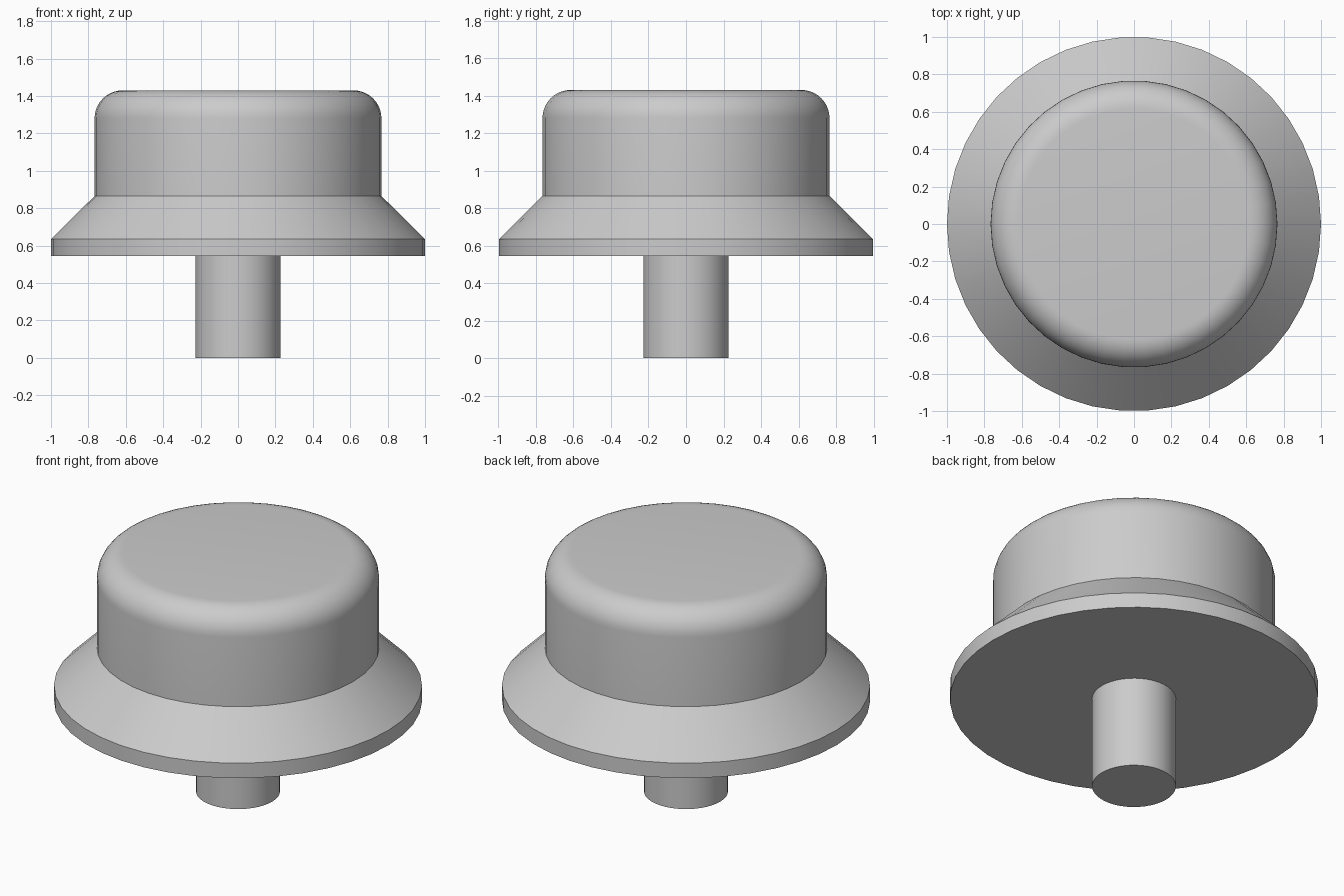
import bpy
import bmesh
from math import pi, sin, cos, radians

cube = bpy.data.objects.get("Cube")
if cube:
    bpy.data.objects.remove(cube, do_unlink=True)

SEGMENTS = 42

grey = bpy.data.materials.new("plain_grey")
grey.use_nodes = True
colour = (0.6, 0.6, 0.6, 1)
grey.diffuse_color = colour
grey.node_tree.nodes["Principled BSDF"].inputs["Base Color"].default_value = colour


def turned_part(name, profile):
    """Revolve (radius, height) points, listed bottom to top, into a closed solid."""
    bm = bmesh.new()
    rings = []
    for radius, height in profile:
        rings.append([bm.verts.new((radius * cos(2 * pi * i / SEGMENTS),
                                    radius * sin(2 * pi * i / SEGMENTS), height))
                      for i in range(SEGMENTS)])
    for low, high in zip(rings, rings[1:]):
        for i in range(SEGMENTS):
            j = (i + 1) % SEGMENTS
            bm.faces.new((low[i], low[j], high[j], high[i]))
    bm.faces.new(reversed(rings[0]))
    bm.faces.new(rings[-1])
    mesh = bpy.data.meshes.new(name)
    bm.to_mesh(mesh)
    bm.free()
    mesh.materials.append(grey)
    part = bpy.data.objects.new(name, mesh)
    bpy.context.collection.objects.link(part)
    bpy.ops.object.select_all(action="DESELECT")
    part.select_set(True)
    bpy.context.view_layer.objects.active = part
    bpy.ops.object.shade_smooth_by_angle(angle=radians(30))
    return part


flange_bottom, flange_edge, cone_top, cap_top = 0.545, 0.635, 0.865, 1.43
cap_radius, fillet, overlap = 0.767, 0.15, 0.05

# Shaft, set slightly into the flange
turned_part("shaft", [(0.228, 0), (0.228, flange_bottom + overlap)])

# Flange: thin rim with a sloping shoulder
turned_part("flange", [(1, flange_bottom), (1, flange_edge), (cap_radius, cone_top)])

# Cap with a rounded upper edge, set slightly into the shoulder
steps = 10
arc = [(cap_radius - fillet + fillet * cos(pi / 2 * k / steps),
        cap_top - fillet + fillet * sin(pi / 2 * k / steps)) for k in range(steps + 1)]
turned_part("cap", [(cap_radius, cone_top - overlap)] + arc)
